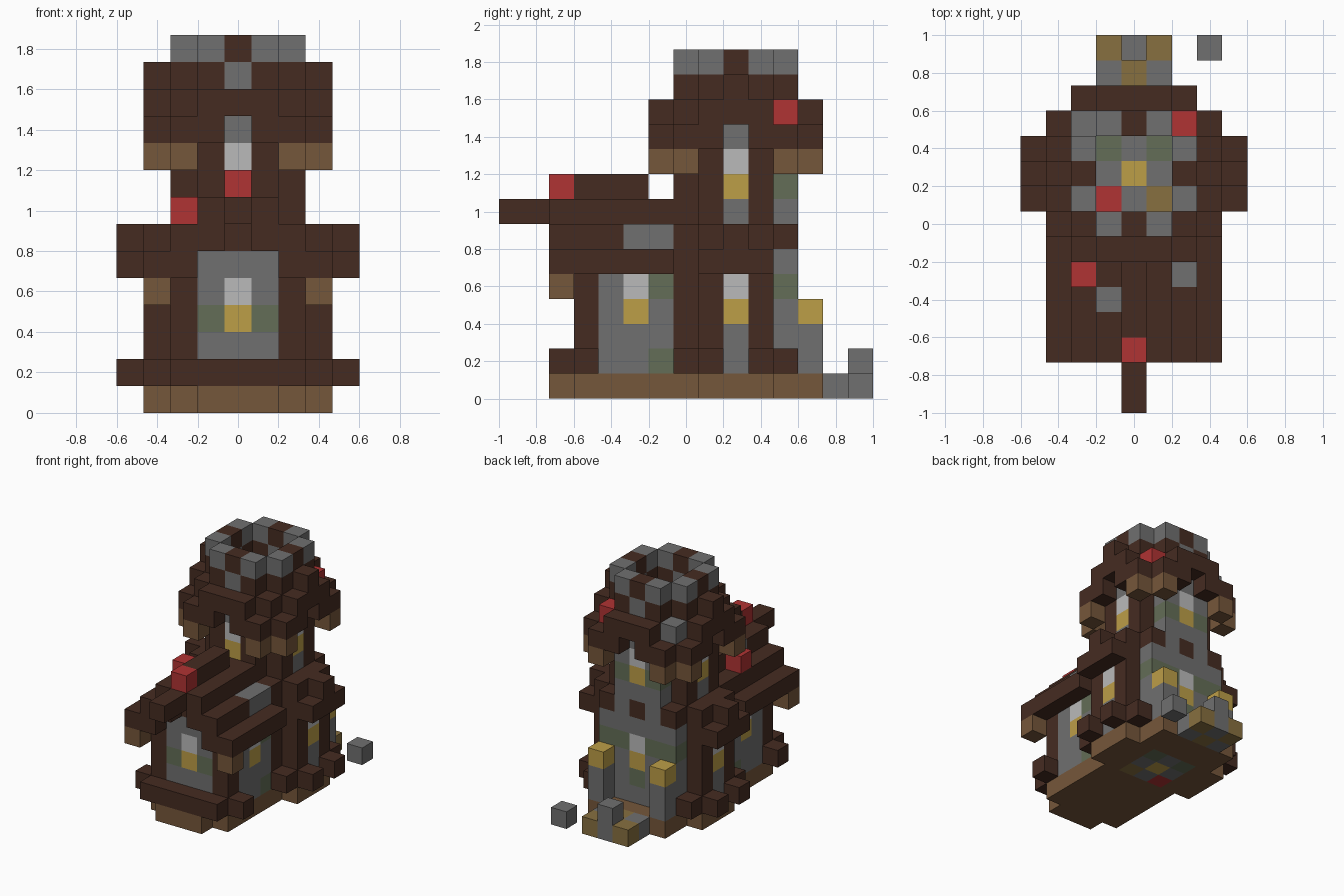
import bpy, bmesh
from mathutils import Vector

cube = bpy.data.objects.get("Cube")
if cube:
    bpy.data.objects.remove(cube, do_unlink=True)

V = 2 / 15  # block size
COLORS = {
    "dark_wood": (.27, .17, .13), "light_wood": (.46, .34, .23),
    "stone": (.44, .44, .44), "pale_glass": (.73, .73, .73),
    "gold": (.74, .62, .28), "ochre": (.53, .44, .25),
    "moss": (.39, .43, .34), "red": (.69, .20, .20),
}


def linear(c):
    return c / 12.92 if c < 0.04045 else ((c + 0.055) / 1.055) ** 2.4


MATS = {}
for name, rgb in COLORS.items():
    m = bpy.data.materials.new(name)
    m.use_nodes = True
    col = tuple(linear(c) for c in rgb) + (1,)
    m.diffuse_color = col
    m.node_tree.nodes["Principled BSDF"].inputs["Base Color"].default_value = col
    MATS[name] = m

blocks = {}  # grid cell -> (part, colour)


def span(a):
    return range(a[0], a[1] + 1) if isinstance(a, tuple) else (a,)


def fill(part, color, x, y, z):
    for i in span(x):
        for j in span(y):
            for k in span(z):
                blocks[i, j, k] = (part, color)


def both(part, color, x, y, z):
    """Fill on both sides of the centre line."""
    fill(part, color, x, y, z)
    fill(part, color, (-x[1], -x[0]) if isinstance(x, tuple) else -x, y, z)


def column(part, x, y, z, colors):
    """Stack of single blocks, mirrored."""
    for n, c in enumerate(colors.split()):
        both(part, c, x, y, z + n)


# Base slab with stepped corners
fill("base", "light_wood", (-1, 1), -5, 0)
fill("base", "light_wood", (-2, 2), (-4, 5), 0)
both("base", "light_wood", 3, (1, 3), 0)

# Patterned floor seen down the hollow tower
fill("tower_floor", "stone", (-1, 1), (1, 3), 0)
fill("tower_floor", "gold", 0, 2, 0)
both("tower_floor", "moss", 1, 3, 0)
fill("tower_floor", "ochre", 1, 1, 0)
fill("tower_floor", "red", -1, 1, 0)

# Back steps and loose stone
fill("back_steps", "stone", (-1, 1), (6, 7), 0)
fill("back_steps", "ochre", 0, 6, 0)
both("back_steps", "ochre", 1, 7, 0)
fill("back_steps", "stone", 0, 7, 1)
fill("loose_stone", "stone", 3, 7, 0)

# Lamp posts
column("lamp_posts", 2, 5, 1, "stone stone gold")

# Plinth and buttress feet
fill("plinth", "dark_wood", (-2, 2), -5, 1)
both("plinth", "dark_wood", 3, -4, 1)
for x, y in ((3, 0), (4, 1), (4, 3), (3, 4)):
    both("buttress_feet", "dark_wood", x, y, 1)

# Hall front wall and window
fill("hall_front", "dark_wood", (-2, 2), -4, (1, 6))
fill("hall_front", "stone", (-1, 1), -4, (2, 5))
both("hall_front", "moss", 1, -4, 3)
fill("hall_front", "gold", 0, -4, 3)
fill("hall_front", "pale_glass", 0, -4, 4)

# Hall side walls and windows
column("hall_sides", 2, -3, 1, "stone stone stone stone dark_wood")
column("hall_sides", 2, -2, 1, "stone stone gold pale_glass dark_wood")
column("hall_sides", 2, -1, 1, "moss stone stone moss dark_wood")

# Hall stepped gable roof
both("hall_roof", "light_wood", 3, -5, 4)
both("hall_roof", "dark_wood", 3, (-5, -1), 5)
both("hall_roof", "dark_wood", 2, -5, 5)
both("hall_roof", "dark_wood", 2, (-5, -1), 6)
both("hall_roof", "dark_wood", 1, -5, 6)
both("hall_roof", "dark_wood", 1, (-5, -1), 7)
fill("hall_roof", "stone", 2, (-2, -1), 6)
fill("hall_roof", "stone", -1, -3, 7)
fill("hall_roof", "red", -2, -2, 7)
fill("roof_ridge", "dark_wood", 0, (-7, -1), 7)
fill("roof_ridge", "dark_wood", 0, (-4, -2), 8)
fill("roof_ridge", "red", 0, -5, 8)

# Side wings of the tower
for y in (1, 3):
    both("side_wings", "dark_wood", 3, y, (1, 6))
column("side_wings", 3, 2, 1, "stone stone gold pale_glass dark_wood dark_wood")
both("side_wings", "dark_wood", 2, 0, (1, 6))
column("side_wings", 2, 4, 1, "dark_wood stone stone moss stone dark_wood")
both("wing_roofs", "dark_wood", 4, (1, 3), 5)
both("wing_roofs", "dark_wood", 4, 2, 6)
both("wing_roofs", "dark_wood", 3, (1, 3), 6)

# Tower back wall with window
column("tower_back", 1, 4, 1, "stone stone stone moss stone stone stone moss stone stone")
column("tower_back", 0, 4, 1,
       "stone moss gold pale_glass stone dark_wood stone gold pale_glass stone")

# Upper tower shaft
both("tower_shaft", "dark_wood", 1, 0, (6, 10))
column("tower_shaft", 0, 0, 6, "dark_wood stone gold pale_glass stone")
for y in (1, 3):
    both("tower_shaft", "dark_wood", 2, y, (6, 10))
column("tower_shaft", 2, 2, 6, "stone stone gold pale_glass stone")

# Tower eaves, the same toward front and back of the tower centre
for s in (-1, 1):
    c = 2
    both("tower_eaves", "light_wood", 3, c + 2 * s, 9)
    both("tower_eaves", "light_wood", 2, c + 3 * s, 9)
    both("tower_eaves", "dark_wood", 3, c + 2 * s, 10)
    both("tower_eaves", "dark_wood", 3, c + s, 10)
    both("tower_eaves", "dark_wood", (1, 2), c + 3 * s, 10)
    both("tower_eaves", "dark_wood", 2, c + 2 * s, (10, 11))
    fill("tower_roof", "dark_wood", (-1, 1), c + 3 * s, 11)
    both("tower_roof", "dark_wood", 3, c + s, 11)
    # Upper ring and crown
    both("tower_roof", "dark_wood", 1, c + 2 * s, (11, 12))
    both("tower_roof", "dark_wood", 2, c + s, (11, 12))
    fill("tower_roof", "stone", 0, c + 2 * s, 12)
    both("crown", "stone", 1, c + 2 * s, 13)
    both("crown", "stone", 2, c + s, 13)
    fill("crown", "dark_wood", 0, c + 2 * s, 13)
both("tower_roof", "dark_wood", 3, 2, (11, 12))
both("tower_roof", "stone", 2, 2, 12)
both("crown", "dark_wood", 2, 2, 13)
fill("tower_roof", "red", 2, 4, 11)
fill("tower_roof", "stone", -2, 4, 11)

# Turn each part's blocks into a mesh of its exposed faces
AXES = [Vector(a) for a in ((1, 0, 0), (0, 1, 0), (0, 0, 1))]
for part in sorted({p for p, c in blocks.values()}):
    bm = bmesh.new()
    used = []
    for cell, (owner, color) in blocks.items():
        if owner != part:
            continue
        if color not in used:
            used.append(color)
        center = Vector(cell) + Vector((0, 0, .5))
        for n in range(3):
            for s in (-1, 1):
                d = AXES[n] * s
                if tuple(int(c + e) for c, e in zip(cell, d)) in blocks:
                    continue
                u, w = AXES[(n + 1) % 3], AXES[(n + 2) % 3] * s
                pts = [center + (d + u * a + w * b) / 2
                       for a, b in ((-1, -1), (1, -1), (1, 1), (-1, 1))]
                f = bm.faces.new([bm.verts.new(p * V) for p in pts])
                f.material_index = used.index(color)
    bmesh.ops.remove_doubles(bm, verts=bm.verts[:], dist=0.001)
    mesh = bpy.data.meshes.new(part)
    bm.to_mesh(mesh)
    bm.free()
    for color in used:
        mesh.materials.append(MATS[color])
    bpy.context.collection.objects.link(bpy.data.objects.new(part, mesh))
